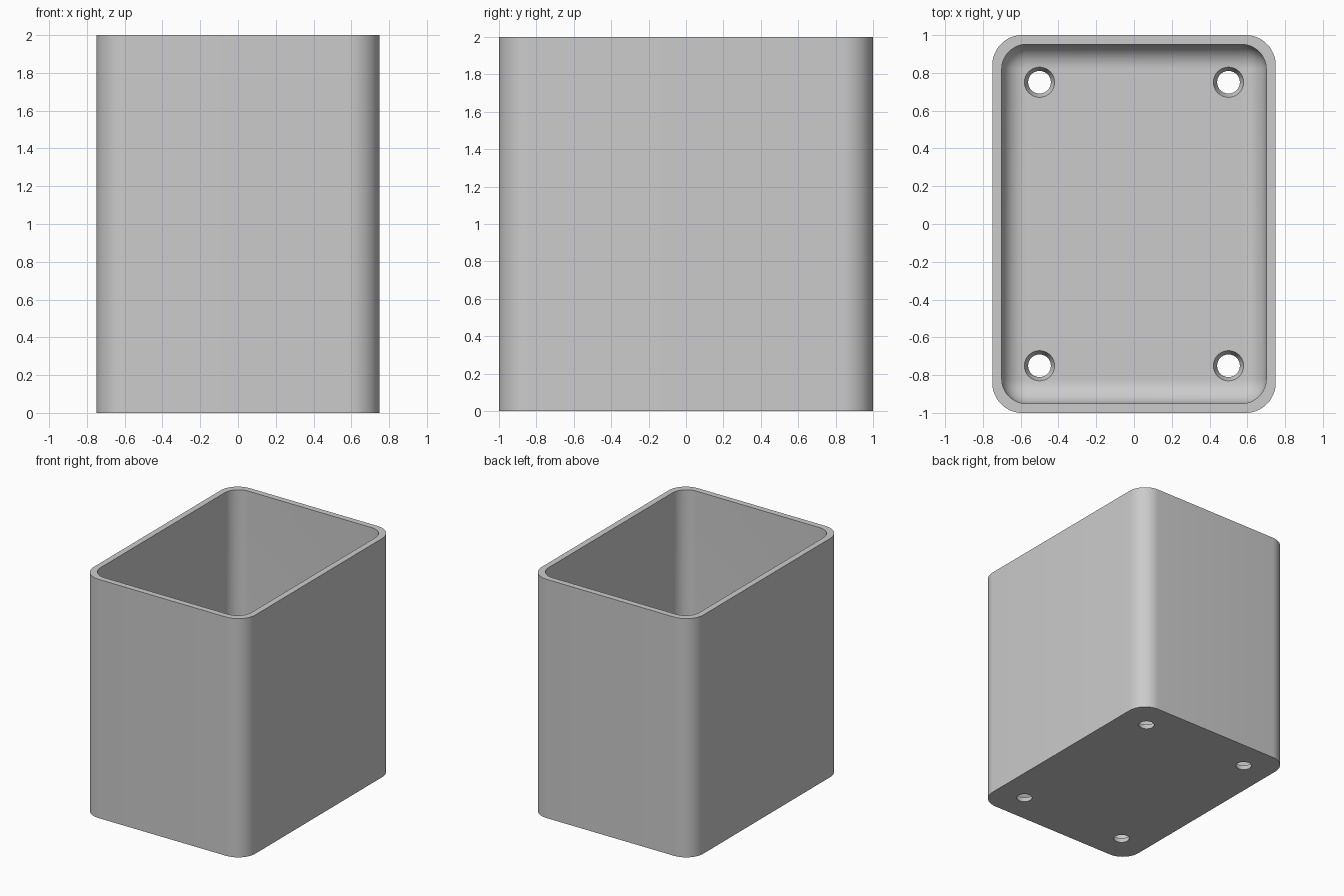
import bpy
import bmesh
from math import sin, cos, pi, radians

if "Cube" in bpy.data.objects:
    bpy.data.objects.remove(bpy.data.objects["Cube"])

HALF_X, HALF_Y, HEIGHT = 0.75, 1.0, 2.0
WALL, FLOOR = 0.05, 0.05
OUTER_R, INNER_R, FILLET = 0.16, 0.13, 0.125
STEPS = 12

grey = bpy.data.materials.new("light grey")
grey.use_nodes = True
colour = (0.6, 0.6, 0.6, 1)
grey.diffuse_color = colour
grey.node_tree.nodes["Principled BSDF"].inputs["Base Color"].default_value = colour


def ring(bm, inset, radius, z):
    """Rounded rectangle of vertices, inset from the outer walls."""
    cx, cy = HALF_X - inset - radius, HALF_Y - inset - radius
    verts = []
    for i, (sx, sy) in enumerate([(1, 1), (-1, 1), (-1, -1), (1, -1)]):
        for k in range(STEPS + 1):
            a = (i + k / STEPS) * pi / 2
            verts.append(bm.verts.new((sx * cx + radius * cos(a),
                                       sy * cy + radius * sin(a), z)))
    return verts


def make_object(name, bm):
    bmesh.ops.recalc_face_normals(bm, faces=bm.faces)
    mesh = bpy.data.meshes.new(name)
    bm.to_mesh(mesh)
    bm.free()
    mesh.materials.append(grey)
    obj = bpy.data.objects.new(name, mesh)
    bpy.context.collection.objects.link(obj)
    return obj


# Open box: outer wall, rim, inner wall, rounded inner floor edge
bm = bmesh.new()
rings = [ring(bm, 0, OUTER_R, 0), ring(bm, 0, OUTER_R, HEIGHT),
         ring(bm, WALL, INNER_R, HEIGHT)]
for k in range(STEPS + 1):
    a = k / STEPS * pi / 2
    inset = FILLET * (1 - cos(a))
    rings.append(ring(bm, WALL + inset, INNER_R - inset,
                      FLOOR + FILLET * (1 - sin(a))))
for low, high in zip(rings, rings[1:]):
    for i in range(len(low)):
        j = (i + 1) % len(low)
        bm.faces.new((low[i], low[j], high[j], high[i]))
bm.faces.new(rings[0])
bm.faces.new(rings[-1])
box = make_object("open_box", bm)

# Tapered screw holes through the floor
bm = bmesh.new()
for x in (-0.5, 0.5):
    for y in (-0.75, 0.75):
        cone = bmesh.ops.create_cone(bm, cap_ends=True, segments=40,
                                     radius1=0.04, radius2=0.1, depth=3 * FLOOR)
        for v in cone["verts"]:
            top = v.co.z > 0
            v.co.xy *= (0.1 if top else 0.04) and ((0.10 if top else 0.04) / v.co.xy.length)
        bmesh.ops.translate(bm, verts=cone["verts"], vec=(x, y, FLOOR / 2))
cutter = make_object("hole_cutter", bm)
cutter.hide_render = True

cut = box.modifiers.new("screw holes", "BOOLEAN")
cut.operation = "DIFFERENCE"
cut.solver = "EXACT"
cut.object = cutter
bpy.context.view_layer.objects.active = box
box.select_set(True)
bpy.ops.object.modifier_apply(modifier=cut.name)
bpy.data.objects.remove(cutter)
bpy.ops.object.shade_smooth_by_angle(angle=radians(30))
